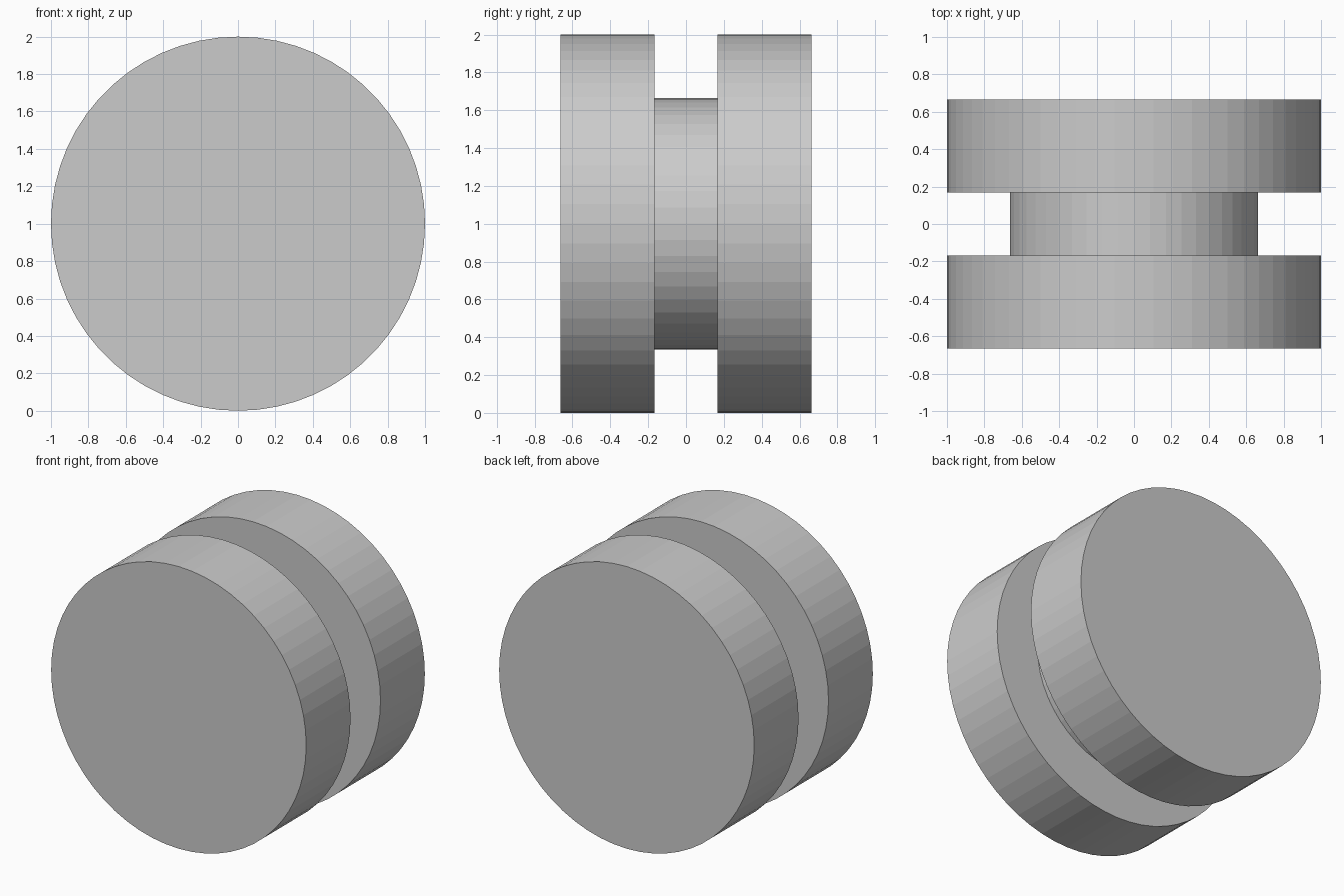
import bpy
from math import pi

if "Cube" in bpy.data.objects:
    bpy.data.objects.remove(bpy.data.objects["Cube"])


def disc(name, radius, depth, y, sides):
    # flat-faceted cylinder lying along the y axis
    bpy.ops.mesh.primitive_cylinder_add(vertices=sides, radius=radius, depth=depth,
                                        location=(0, y, 1), rotation=(pi / 2, 0, 0))
    ob = bpy.context.object
    ob.name = name
    return ob


RIM_WIDTH = 0.497
GAP = 0.335

# Two outer rims
for name, side in (("front_rim", -1), ("back_rim", 1)):
    disc(name, 1.0, RIM_WIDTH, side * (GAP + RIM_WIDTH) / 2, 60)

# Narrow hub joining the rims
disc("hub", 0.664, GAP, 0, 48)
